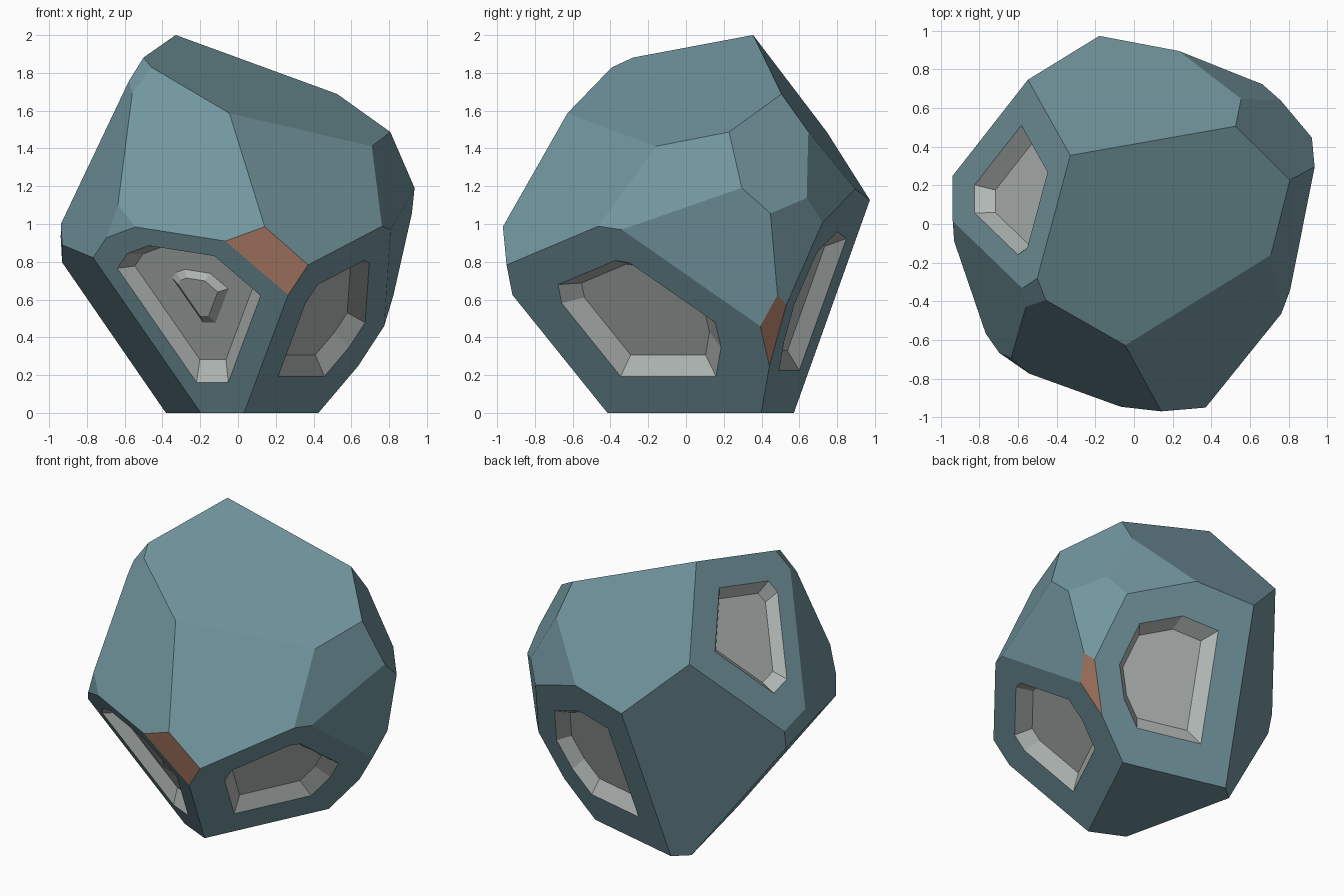
import bpy, bmesh
from mathutils import Vector

if "Cube" in bpy.data.objects:
    bpy.data.objects.remove(bpy.data.objects["Cube"])


def material(name, rgb):
    m = bpy.data.materials.new(name)
    m.diffuse_color = (*rgb, 1.0)
    m.use_nodes = True
    m.node_tree.nodes["Principled BSDF"].inputs["Base Color"].default_value = m.diffuse_color
    return m


TEAL, GREY, RUST = 0, 1, 2
materials = [material("teal stone", (0.170, 0.305, 0.347)),
             material("pale grey", (0.45, 0.49, 0.475)),
             material("rust accent", (0.365, 0.176, 0.117))]

# Cutting planes of the stone: outward normal and distance from the origin
planes = {
    "bottom": (0, 0, -1, 0),
    "top": (.372, -.267, .889, 1.561),
    "front_low": (-.363, -.787, -.498, .316),
    "front_left_high": (-.250, -.873, .419, 1.224),
    "front_right_high": (.531, -.655, .538, 1.2405),
    "front_rust": (-.054, -.986, -.156, .7945),
    "right_low": (.742, -.359, -.566, .173),
    "right_high": (.901, -.291, .3235, 1.1415),
    "right_mid": (.967, -.113, -.228, .599),
    "right_rust": (.815, .3675, -.449, .569),
    "back_right_mid": (.738, .666, -.109, .862),
    "back_right_high": (.771, .462, .439, 1.380),
    "back_chip": (.442, .865, .237, 1.158),
    "back_high": (.071, .808, .584, 1.432),
    "back_low": (.222, .912, -.346, .458),
    "back_left_low": (-.648, .735, -.203, .603),
    "left_low": (-.780, -.1815, -.598, .210),
    "left_high": (-.867, .143, .478, 1.293),
    "left_front": (-.899, -.346, .269, 1.107),
    "left_chip": (-.998, -.017, -.051, .885),
    "top_left_chip": (-.617, -.512, .600, 1.581),
    "front_left_chip": (-.589, -.802, .090, 1.029),
}

# Block cut down to the stone, one facet at a time
bm = bmesh.new()
bmesh.ops.create_cube(bm, size=6)
for *n, d in planes.values():
    n = Vector(n)
    co = n * (d / n.length_squared)
    cut = bmesh.ops.bisect_plane(bm, geom=bm.verts[:] + bm.edges[:] + bm.faces[:],
                                 dist=1e-5, plane_co=co, plane_no=n, clear_outer=True)
    edges = [e for e in cut["geom_cut"] if isinstance(e, bmesh.types.BMEdge)]
    if edges:
        bmesh.ops.edgeloop_fill(bm, edges=edges)
bmesh.ops.recalc_face_normals(bm, faces=bm.faces[:])


def facet(name):
    n = Vector(planes[name][:3]).normalized()
    return max(bm.faces, key=lambda f: f.normal.dot(n))


def step(face, scale, depth, ring_mat, inner_mat, shift=(0, 0, 0)):
    """Replace a face by a ring and a scaled, sunk copy; return the copy."""
    old = list(face.verts)
    n = face.normal.copy()
    mid = sum((v.co for v in old), Vector()) / len(old)
    new = [bm.verts.new(mid + (v.co - mid) * scale - n * depth + Vector(shift)) for v in old]
    bm.faces.remove(face)
    for i in range(len(old)):
        j = (i + 1) % len(old)
        bm.faces.new((old[i], old[j], new[j], new[i])).material_index = ring_mat
    inner = bm.faces.new(new)
    inner.material_index = inner_mat
    inner.normal_update()
    return inner


# Rust coloured facets
for name in ("front_rust", "right_rust"):
    facet(name).material_index = RUST

# Sunken grey panels
floors = {}
for name, rim, floor in (("front_low", .735, .82), ("right_low", .62, .785),
                         ("back_low", .62, .79), ("left_high", .62, .795)):
    opening = step(facet(name), rim, 0, TEAL, GREY)
    floors[name] = step(opening, floor, .08, GREY, GREY)

# Small raised boss in the front panel
base = step(floors["front_low"], .476, 0, GREY, GREY, (.045, -.023, .003))
step(base, .71, -.03, GREY, GREY)

mesh = bpy.data.meshes.new("faceted_stone")
bm.to_mesh(mesh)
bm.free()
for m in materials:
    mesh.materials.append(m)
stone = bpy.data.objects.new("faceted_stone", mesh)
bpy.context.collection.objects.link(stone)
